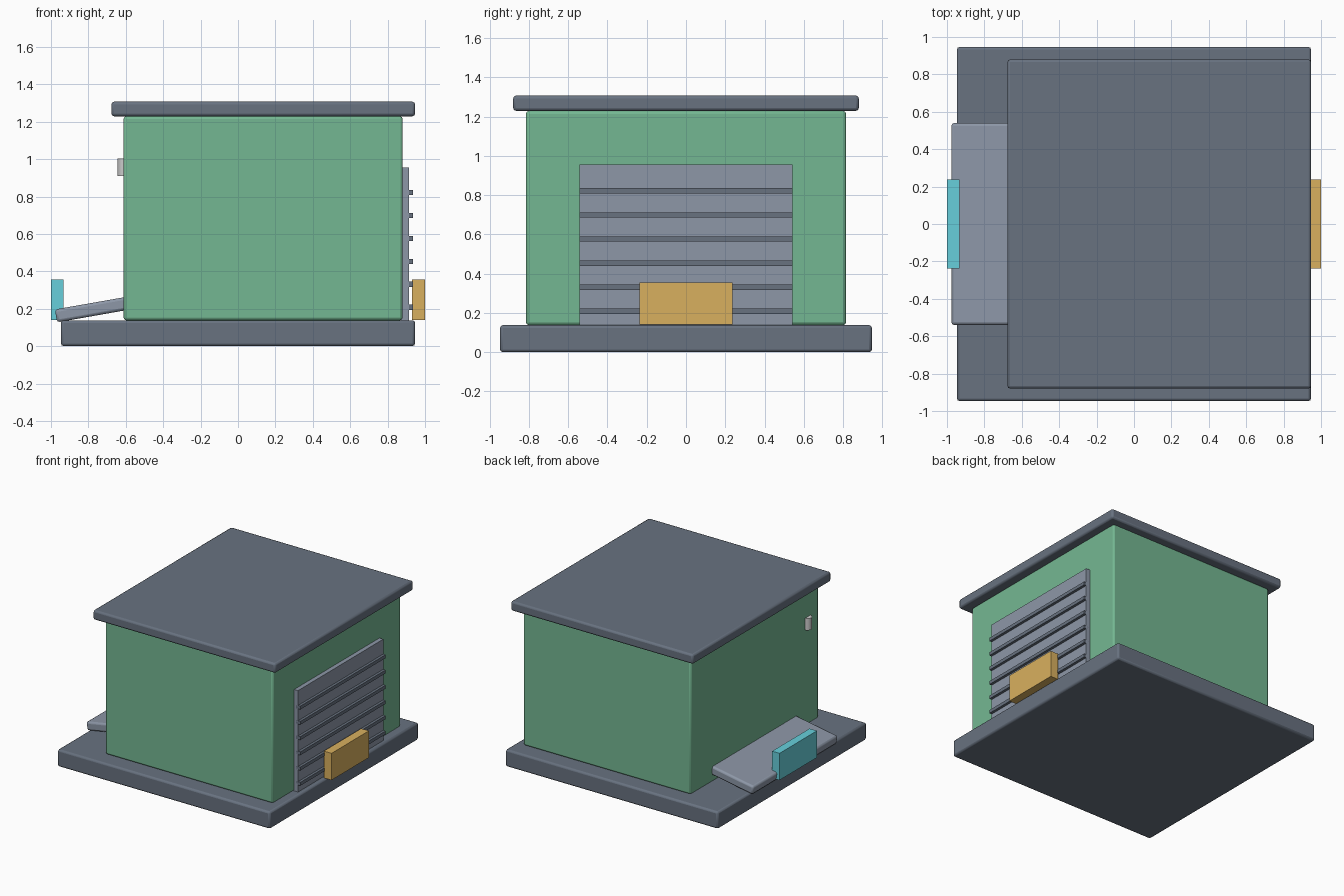
import bpy
from math import radians

if "Cube" in bpy.data.objects:
    bpy.data.objects.remove(bpy.data.objects["Cube"])


def material(name, rgb):
    m = bpy.data.materials.new(name)
    m.diffuse_color = (*rgb, 1)
    m.use_nodes = True
    m.node_tree.nodes["Principled BSDF"].inputs["Base Color"].default_value = m.diffuse_color
    return m


SLATE = material("slate", (0.138, 0.168, 0.216))
STEEL = material("steel", (0.266, 0.309, 0.386))
GREEN = material("green", (0.175, 0.474, 0.287))
CYAN = material("cyan", (0.136, 0.624, 0.708))
AMBER = material("amber", (0.694, 0.434, 0.114))


def box(name, x, y, z, mat, bevel=0.0, tilt=0.0):
    """Box from (min, max) ranges, with optional rounded edges and tilt about y."""
    centre = [(a + b) / 2 for a, b in (x, y, z)]
    bpy.ops.mesh.primitive_cube_add(size=1, location=centre)
    ob = bpy.context.object
    ob.name = name
    ob.scale = [b - a for a, b in (x, y, z)]
    bpy.ops.object.transform_apply(location=False, rotation=False, scale=True)
    ob.rotation_euler.y = radians(tilt)
    ob.data.materials.append(mat)
    if bevel:
        mod = ob.modifiers.new("rounded_edges", "BEVEL")
        mod.width = bevel
        mod.segments = 2
        bpy.ops.object.shade_smooth_by_angle()
    return ob


# Main building
box("base_slab", (-0.947, 0.947), (-0.947, 0.947), (0, 0.138), SLATE, 0.015)
box("walls", (-0.612, 0.88), (-0.815, 0.815), (0.138, 1.229), GREEN, 0.015)
box("roof", (-0.677, 0.947), (-0.88, 0.88), (1.229, 1.307), SLATE, 0.015)

# Roller door with horizontal ribs
box("roller_door", (0.87, 0.915), (-0.543, 0.543), (0.138, 0.955), STEEL)
for i in range(6):
    z = 0.208 + i * 0.1228
    box(f"door_rib_{i + 1}", (0.895, 0.936), (-0.543, 0.543),
        (z - 0.0135, z + 0.0135), SLATE)

# Loading ramp on the opposite side
box("ramp", (-0.977, -0.477), (-0.54, 0.54), (0.17, 0.24), STEEL, 0.015, tilt=-10)

# Coloured marker blocks at both ends
box("entry_marker", (-1.0, -0.934), (-0.238, 0.238), (0.14, 0.356), CYAN)
box("exit_marker", (0.931, 1.0), (-0.238, 0.238), (0.14, 0.356), AMBER)

# Small wall lamp above the ramp
bpy.ops.mesh.primitive_cylinder_add(vertices=24, radius=0.034, depth=0.095,
                                    location=(-0.61, -0.675, 0.957))
bpy.context.object.name = "wall_lamp"
bpy.ops.object.shade_smooth_by_angle()
